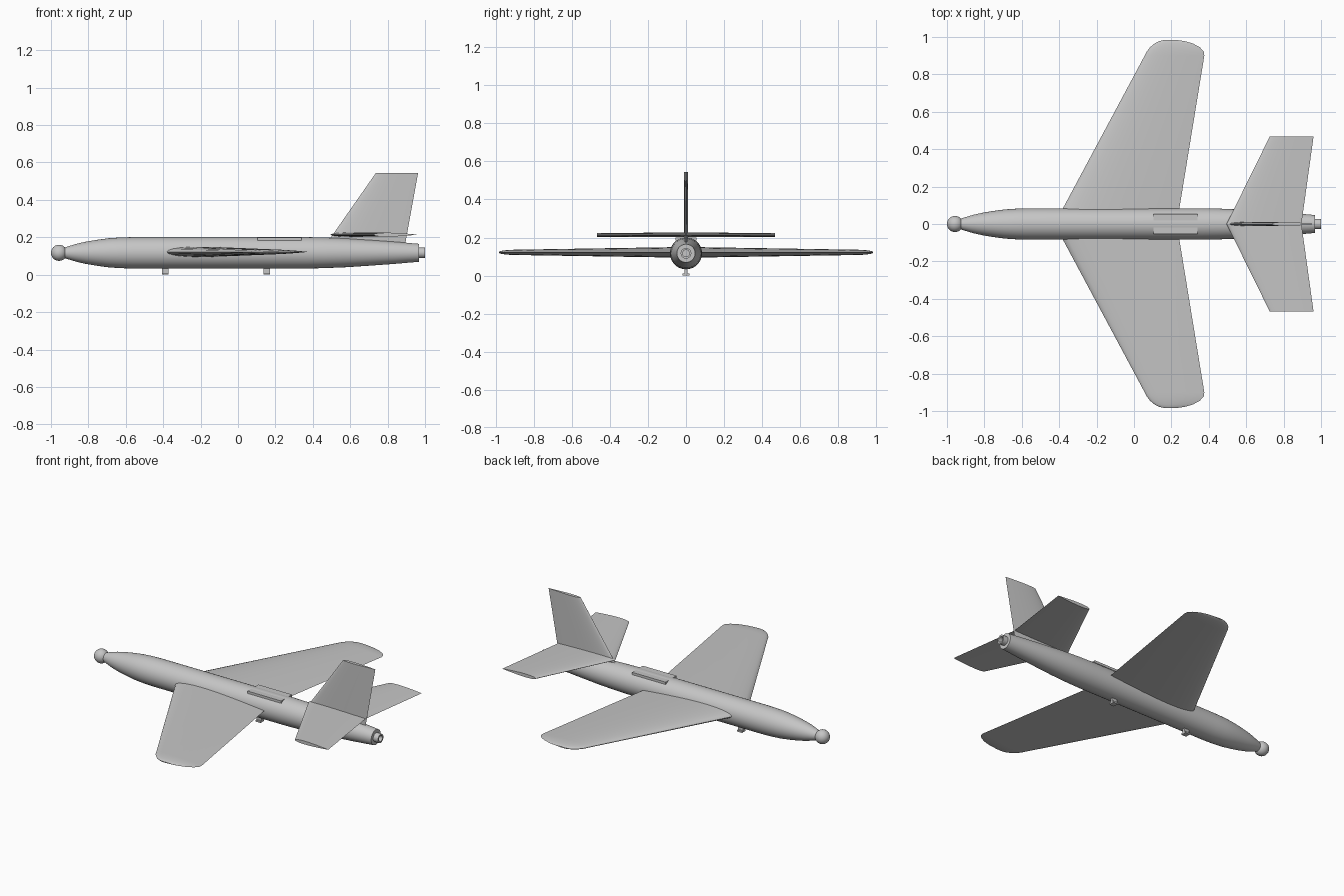
import bpy, bmesh, math
from mathutils import Vector

cube = bpy.data.objects.get("Cube")
if cube:
    bpy.data.objects.remove(cube, do_unlink=True)

AXIS_Z = 0.117

grey = bpy.data.materials.new("plain grey")
grey.use_nodes = True
grey.diffuse_color = (0.56, 0.56, 0.56, 1)
grey.node_tree.nodes["Principled BSDF"].inputs["Base Color"].default_value = grey.diffuse_color


def finish(name, bm, angle=30):
    bmesh.ops.recalc_face_normals(bm, faces=bm.faces)
    mesh = bpy.data.meshes.new(name)
    bm.to_mesh(mesh)
    bm.free()
    mesh.materials.append(grey)
    obj = bpy.data.objects.new(name, mesh)
    bpy.context.collection.objects.link(obj)
    bpy.ops.object.select_all(action='DESELECT')
    obj.select_set(True)
    bpy.context.view_layer.objects.active = obj
    bpy.ops.object.shade_smooth_by_angle(angle=math.radians(angle))
    return obj


def loft(bm, rings, wrap=False):
    """Skin closed rings of points; cap the ends, or join last to first."""
    loops = [[bm.verts.new(p) for p in ring] for ring in rings]
    pairs = list(zip(loops, loops[1:]))
    if wrap:
        pairs.append((loops[-1], loops[0]))
    for a, b in pairs:
        for i in range(len(a)):
            j = (i + 1) % len(a)
            bm.faces.new((a[i], a[j], b[j], b[i]))
    if not wrap:
        bm.faces.new(loops[0])
        bm.faces.new(loops[-1])


def turned(name, profile, wrap=False, sides=48):
    """Revolve (x, radius) points around the body axis."""
    bm = bmesh.new()
    turns = [2 * math.pi * i / sides for i in range(sides)]
    loft(bm, [[(x, r * math.cos(t), AXIS_Z + r * math.sin(t)) for t in turns]
              for x, r in profile], wrap)
    return finish(name, bm)


def airfoil(lead, trail, thick, n=14):
    """Symmetric airfoil as (x, offset) points."""
    chord = trail - lead
    upper = []
    for i in range(n + 1):
        c = (1 - math.cos(math.pi * i / n)) / 2
        h = 5 * thick * (0.2969 * math.sqrt(c) - 0.126 * c - 0.3516 * c**2
                         + 0.2843 * c**3 - 0.1036 * c**4)
        upper.append((lead + c * chord, max(h, 0)))
    return upper + [(x, -h) for x, h in upper[-2:0:-1]]


def surface(name, sections, place):
    """Loft airfoils given as (span, leading x, trailing x, thickness)."""
    bm = bmesh.new()
    loft(bm, [[place(x, s, h) for x, h in airfoil(le, te, t)]
              for s, le, te, t in sections])
    return finish(name, bm, 40)


def box(name, low, high):
    bm = bmesh.new()
    bmesh.ops.create_cube(bm, size=1)
    low, high = Vector(low), Vector(high)
    for v in bm.verts:
        v.co = (low + high) / 2 + v.co * (high - low)
    return finish(name, bm)


# Body with rounded nose and tapering tail
turned("fuselage", [(-0.93, 0.027), (-0.90, 0.037), (-0.86, 0.049), (-0.81, 0.060),
                    (-0.75, 0.070), (-0.69, 0.078), (-0.63, 0.082), (-0.56, 0.084),
                    (0.36, 0.084), (0.46, 0.082), (0.58, 0.077), (0.70, 0.069),
                    (0.84, 0.059), (0.967, 0.048)])
turned("tail_nozzle", [(0.94, 0.028), (1.0, 0.028), (1.0, 0.018), (0.94, 0.018)],
       wrap=True, sides=32)

# Ball on the nose
bm = bmesh.new()
bmesh.ops.create_uvsphere(bm, u_segments=32, v_segments=16, radius=0.043)
bmesh.ops.translate(bm, verts=bm.verts, vec=(-0.957, 0, AXIS_Z))
finish("nose_ball", bm)

# Swept wings with rounded tips, and the tailplane halves
wing_plan = [(0, -0.425, 0.229), (0.90, 0.057, 0.376), (0.92, 0.067, 0.374),
             (0.945, 0.086, 0.352), (0.965, 0.11, 0.315), (0.978, 0.135, 0.27),
             (0.984, 0.165, 0.225)]
wing = [(s, le, te, 0.087 * (te - le)) for s, le, te in wing_plan]
tail = [(0, 0.495, 0.895, 0.023), (0.468, 0.726, 0.96, 0.021)]
for side, sign in (("right", -1), ("left", 1)):
    surface(side + "_wing", wing, lambda x, s, h: (x, sign * s, 0.122 + h))
    surface(side + "_tailplane", tail, lambda x, s, h: (x, sign * s, 0.214 + h))

# Upright fin
surface("fin", [(0.16, 0.469, 0.893, 0.022), (0.545, 0.738, 0.963, 0.021)],
        lambda x, s, h: (x, h, s))

# Flat hatch on the back
box("top_hatch", (0.105, -0.054, 0.184), (0.34, 0.054, 0.199))

# T-shaped rail lugs under the belly
for name, x in (("front", -0.388), ("rear", 0.153)):
    box(name + "_lug_stem", (x - 0.017, -0.008, 0.005), (x + 0.017, 0.008, 0.045))
    box(name + "_lug_foot", (x - 0.017, -0.018, 0), (x + 0.017, 0.018, 0.010))
